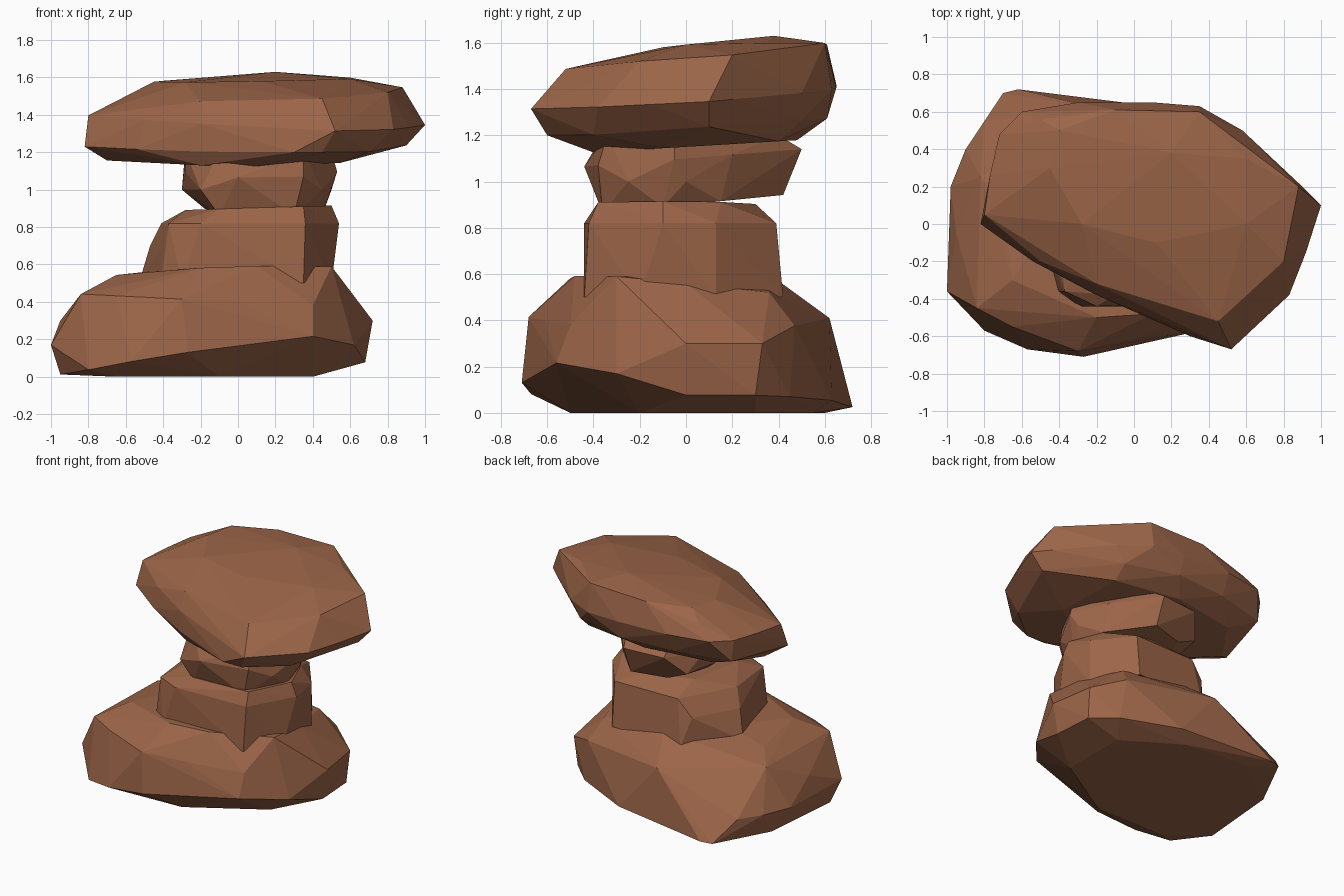
import bpy
import bmesh

default_cube = bpy.data.objects.get("Cube")
if default_cube:
    bpy.data.objects.remove(default_cube, do_unlink=True)


def make_material(name, colour):
    material = bpy.data.materials.new(name)
    material.use_nodes = True
    material.diffuse_color = colour
    shader = next(node for node in material.node_tree.nodes
                  if node.type == "BSDF_PRINCIPLED")
    shader.inputs["Base Color"].default_value = colour
    shader.inputs["Roughness"].default_value = 1
    return material


def rim(height, outline, slope_x=0, slope_y=0):
    """Lay an outline on a plane that tilts away from the given height."""
    return [(x, y, height + slope_x * x + slope_y * y) for x, y in outline]


def make_rock(name, material, *rims):
    """Wrap a faceted boulder around its stacked rims."""
    mesh = bpy.data.meshes.new(name)
    bm = bmesh.new()
    for outline in rims:
        for corner in outline:
            bm.verts.new(corner)
    hull = bmesh.ops.convex_hull(bm, input=bm.verts[:])
    spare = {item for key in ("geom_interior", "geom_unused")
             for item in hull[key] if isinstance(item, bmesh.types.BMVert)}
    bmesh.ops.delete(bm, geom=list(spare), context="VERTS")
    # Merge nearly coplanar triangles into broader facets
    bmesh.ops.dissolve_limit(bm, angle_limit=.04,
                             verts=bm.verts[:], edges=bm.edges[:])
    bmesh.ops.recalc_face_normals(bm, faces=bm.faces[:])
    bm.to_mesh(mesh)
    bm.free()
    mesh.materials.append(material)
    rock = bpy.data.objects.new(name, mesh)
    bpy.context.scene.collection.objects.link(rock)


stone = make_material("reddish brown stone", (.33, .13, .065, 1))

# Wide base boulder: floor, front and back edges, belly, shoulder and crown
make_rock(
    "base_boulder", stone,
    rim(0, [(-.65, -.5), (-.1, -.5), (.4, -.2), (.4, .3),
            (0, .55), (-.5, .6)]),
    rim(.1, [(-.8, -.57), (-.57, -.67), (-.27, -.71),
             (0, -.65), (.4, -.56)], slope_x=.15, slope_y=-.1),
    rim(.05, [(-.95, -.3), (-.9, .3), (-.62, .72), (-.7, .7),
              (-.3, .66), (.1, .63), (.5, .45), (.66, .3), (.68, 0)],
        slope_x=.04),
    rim(.17, [(-1, -.36), (-.98, .2), (-.9, .4), (.62, -.3),
              (-.8, .55)]),
    rim(.3, [(.72, 0), (.67, .33), (-.95, -.05)]),
    rim(.4, [(-.3, -.68), (0, -.61), (.4, -.5), (.65, -.1),
             (.46, .47), (-.2, .62), (-.82, .25), (-.84, -.45),
             (-.65, -.55)], slope_x=-.05),
    rim(.54, [(-.2, -.5), (.1, -.48), (.5, -.3), (.5, 0),
              (.4, .36), (-.1, .42), (-.5, .3), (-.7, .1),
              (-.65, -.3)], slope_x=.04, slope_y=-.1),
    rim(.57, [(-.1, .4), (.1, .35), (-.4, .1)]),
)

# Middle boulder, sunk slightly into the base
make_rock(
    "middle_boulder", stone,
    rim(.5, [(-.53, .1), (-.41, -.36), (-.3, -.44), (.35, -.44),
             (.5, -.2), (.5, .13), (.3, .42), (-.25, .42)]),
    rim(.7, [(-.47, .05), (-.4, -.32), (-.3, .36)]),
    rim(.82, [(-.41, 0), (-.37, -.36), (-.2, -.44), (.36, -.42),
              (.54, -.1), (.5, .13), (.3, .39), (-.2, .38)]),
    rim(.9, [(-.28, -.2), (-.1, -.38), (.35, -.38), (.5, -.1),
             (.4, .15), (.1, .3), (-.2, .2)], slope_x=.03),
)

# Small neck boulder under the capstone
make_rock(
    "neck_boulder", stone,
    rim(.9, [(-.1, -.36), (.3, -.36), (.46, -.1), (.4, .15),
             (.15, .42), (-.1, .35), (-.18, 0)], slope_y=.1),
    rim(1, [(-.3, .1), (-.2, -.38), (.5, 0), (.45, -.25),
            (-.25, .35)]),
    rim(1.1, [(0, -.44), (.35, -.38), (.53, -.05), (.4, .2),
              (.15, .5), (-.15, .47), (-.29, .2), (-.28, -.1)],
        slope_y=.08),
    rim(1.2, [(-.28, -.1), (-.1, -.36), (.35, -.34),
              (.5, -.05), (.2, .4), (-.15, .4)]),
)

# Broad overhanging capstone: underside, lower edge, brim, shoulder and crown
make_rock(
    "capstone", stone,
    rim(1.15, [(-.7, .1), (-.2, -.33), (.1, -.4), (.55, -.1),
               (.5, .4), (0, .48), (-.5, .4)], slope_y=.06),
    rim(1.2, [(.3, -.6), (.45, -.6), (.6, -.4)]),
    rim(1.23, [(-.82, 0), (-.7, .48), (-.3, .58), (.1, .61),
               (.5, .5), (.9, .1), (.7, -.4), (-.2, -.38),
               (-.54, -.2)], slope_y=.07),
    rim(1.37, [(-.8, .05), (-.77, .26), (-.72, .48), (-.6, .6),
               (-.3, .65), (.1, .65), (.35, .63), (.58, .5),
               (.9, .2), (1, .1), (.92, -.15), (.83, -.38),
               (.52, -.67), (.3, -.57), (-.2, -.38), (-.5, -.2)],
        slope_x=-.03, slope_y=.06),
    rim(1.5, [(-.6, .2), (-.2, -.32), (.45, -.52), (.8, -.2),
              (.88, .2), (-.5, .56)], slope_x=.04, slope_y=.06),
    rim(1.58, [(-.45, .3), (-.28, 0), (.12, -.1), (.6, 0),
               (.6, .35), (.35, .6), (-.1, .61), (-.4, .5)],
        slope_x=.02, slope_y=.02),
    rim(1.63, [(.2, .38)]),
)
